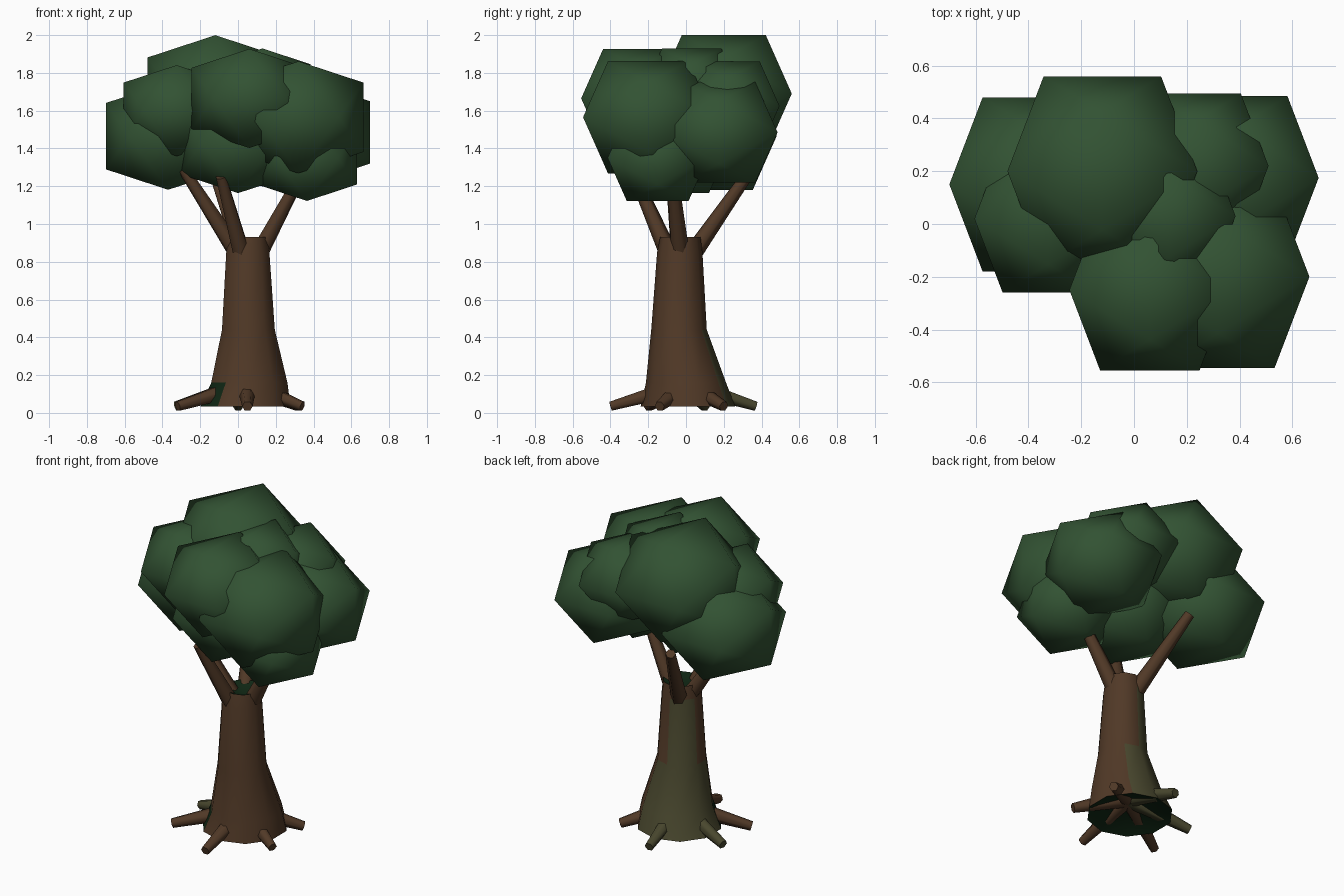
import bpy, bmesh, math
from mathutils import Vector

cube = bpy.data.objects.get("Cube")
if cube:
    bpy.data.objects.remove(cube, do_unlink=True)


def material(name, rgb):
    mat = bpy.data.materials.new(name)
    mat.use_nodes = True
    mat.diffuse_color = (*rgb, 1)
    mat.node_tree.nodes["Principled BSDF"].inputs["Base Color"].default_value = (*rgb, 1)
    return mat


LEAF = material("leaf green", (0.032, 0.085, 0.033))
BARK = material("bark brown", (0.082, 0.041, 0.02))
MOSS = material("moss olive", (0.066, 0.063, 0.027))
DARK = material("deep green", (0.005, 0.02, 0.007))


def finish(name, bm, mats, angle):
    bmesh.ops.recalc_face_normals(bm, faces=bm.faces)
    mesh = bpy.data.meshes.new(name)
    bm.to_mesh(mesh)
    bm.free()
    for mat in mats:
        mesh.materials.append(mat)
    obj = bpy.data.objects.new(name, mesh)
    bpy.context.collection.objects.link(obj)
    bpy.ops.object.select_all(action="DESELECT")
    bpy.context.view_layer.objects.active = obj
    obj.select_set(True)
    bpy.ops.object.shade_smooth_by_angle(angle=math.radians(angle))
    return obj


# Leaf clump: a twenty-sided ball, slightly flattened
def leaf_clump(name, x, y, z, r):
    bm = bmesh.new()
    s = r / 1.618
    for a in (-s, s):
        for b in (-r, r):
            for p in ((a, b, 0), (0, a, b), (b, 0, a)):
                bm.verts.new((x + p[0], y + p[1], z + p[2] * 0.86))
    bmesh.ops.convex_hull(bm, input=bm.verts)
    finish(name, bm, [LEAF], 60)


# Tapered limb between two points
def limb(name, start, end, r1, r2, sides=6, mat=BARK):
    start, end = Vector(start), Vector(end)
    turn = (end - start).to_track_quat("Z", "Y")
    bm = bmesh.new()
    rings = []
    for centre, r in ((start, r1), (end, r2)):
        ring = []
        for i in range(sides):
            t = math.tau * i / sides
            ring.append(bm.verts.new(centre + turn @ Vector((r * math.cos(t), r * math.sin(t), 0))))
        rings.append(ring)
        bm.faces.new(ring)
    for i in range(sides):
        j = (i + 1) % sides
        bm.faces.new((rings[0][i], rings[0][j], rings[1][j], rings[1][i]))
    finish(name, bm, [mat], 62)


# Crown
crown = {
    "top_back": (-0.12, 0.2, 1.69, 0.36),
    "front": (0.06, -0.25, 1.665, 0.305),
    "front_left": (0.32, -0.2, 1.565, 0.345),
    "front_right": (-0.325, 0.02, 1.6, 0.28),
    "far_right": (-0.37, 0.15, 1.465, 0.33),
    "low_middle": (0, -0.07, 1.43, 0.31),
    "low_left": (0.365, -0.15, 1.35, 0.265),
    "back_left": (0.39, 0.175, 1.485, 0.31),
    "upper_left": (0.235, 0.22, 1.625, 0.275),
    "top_middle": (0.13, 0.03, 1.71, 0.255),
}
for part, place in crown.items():
    leaf_clump("leaf_clump_" + part, *place)

# Trunk: stacked rings (x, y, z, radius), flared at the foot
SIDES = 10
bm = bmesh.new()
rings = []
for x, y, z, r in ((0.04, 0.01, 0.035, 0.25), (0.06, 0, 0.16, 0.212),
                   (0.055, -0.037, 0.44, 0.147), (0.052, -0.033, 0.85, 0.12),
                   (0.055, -0.03, 0.93, 0.107)):
    ring = []
    for i in range(SIDES):
        t = math.tau * (i + 0.5) / SIDES
        ring.append(bm.verts.new((x + r * math.cos(t), y + r * math.sin(t), z)))
    rings.append(ring)
for low, high in zip(rings, rings[1:]):
    for i in range(SIDES):
        j = (i + 1) % SIDES
        bm.faces.new((low[i], low[j], high[j], high[i]))

# Hollow underside and sunken top
for ring, z in ((rings[0], 0.14), (rings[-1], 0.88)):
    hub = bm.verts.new((0.05, -0.01, z))
    for i in range(SIDES):
        bm.faces.new((ring[i], ring[(i + 1) % SIDES], hub)).material_index = 2

# Moss on the back right, one dark patch at the front right foot
moss_side = Vector((-0.6, 0.8, 0))
patch_side = Vector((-0.81, -0.59, 0))
for f in bm.faces:
    if f.material_index == 2:
        continue
    f.normal_update()
    flat = Vector((f.normal.x, f.normal.y, 0)).normalized()
    z = f.calc_center_median().z
    if z < 0.85 and flat.dot(moss_side) > (0.55 if z < 0.4 else 0.75):
        f.material_index = 1
    elif z < 0.14 and flat.dot(patch_side) > 0.95:
        f.material_index = 2
finish("trunk", bm, [BARK, MOSS, DARK], 40)

# Branches
limb("branch_right", (0.0, -0.03, 0.84), (-0.29, -0.08, 1.29), 0.05, 0.03)
limb("branch_front", (0.02, -0.09, 0.84), (-0.09, -0.27, 1.25), 0.05, 0.03)
limb("branch_back", (0.03, 0.02, 0.82), (-0.13, 0.34, 1.28), 0.05, 0.03)
limb("branch_left", (0.11, -0.03, 0.84), (0.33, -0.07, 1.25), 0.05, 0.03)

# Roots spreading from the middle of the foot
tips = ((0.05, -0.4), (0.34, -0.14), (0.32, 0.2), (0.0, 0.37), (-0.33, 0.1), (-0.32, -0.2))
for n, (x, y) in enumerate(tips):
    mat = MOSS if x * -0.6 + y * 0.8 > 0.25 else BARK
    limb(f"root_{n + 1}", (0.045, 0, 0.15), (x, y, 0.035), 0.055, 0.028, 6, mat)
